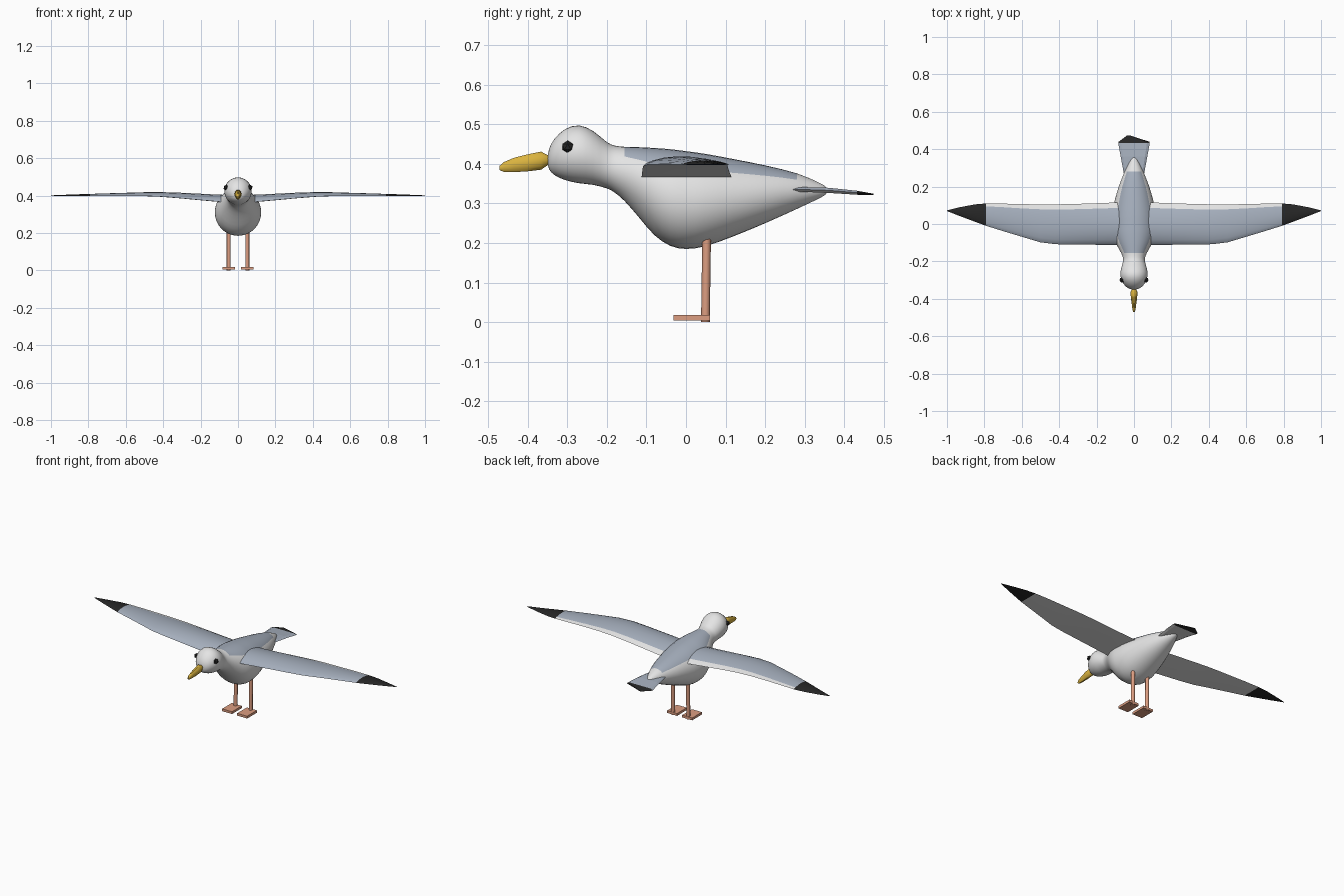
import bpy, bmesh, math
from mathutils import Vector

if "Cube" in bpy.data.objects:
    bpy.data.objects.remove(bpy.data.objects["Cube"])


def material(name, rgb):
    m = bpy.data.materials.new(name)
    m.diffuse_color = (*rgb, 1)
    m.use_nodes = True
    m.node_tree.nodes["Principled BSDF"].inputs["Base Color"].default_value = m.diffuse_color
    return m


WHITE = material("white plumage", (0.78, 0.78, 0.78))
GREY = material("blue grey plumage", (0.38, 0.43, 0.51))
BLACK = material("black", (0.02, 0.02, 0.02))
GOLD = material("beak yellow", (0.70, 0.45, 0.05))
PINK = material("leg pink", (0.72, 0.34, 0.22))


def finish(bm, name, mats, rule=None, smooth=None):
    """Turn a bmesh into an object, colouring faces by the rule."""
    bmesh.ops.remove_doubles(bm, verts=bm.verts, dist=1e-5)
    bmesh.ops.recalc_face_normals(bm, faces=bm.faces)
    bm.normal_update()
    if rule:
        for f in bm.faces:
            f.material_index = rule(f.calc_center_median(), f.normal)
    me = bpy.data.meshes.new(name)
    bm.to_mesh(me)
    bm.free()
    for m in mats:
        me.materials.append(m)
    ob = bpy.data.objects.new(name, me)
    bpy.context.collection.objects.link(ob)
    if smooth:
        bpy.ops.object.select_all(action='DESELECT')
        ob.select_set(True)
        bpy.context.view_layer.objects.active = ob
        bpy.ops.object.shade_smooth_by_angle(angle=math.radians(smooth))
    return ob


def loft(rings):
    """Skin a list of equal-length closed rings and cap both ends."""
    bm = bmesh.new()
    rows = [[bm.verts.new(p) for p in r] for r in rings]
    n = len(rows[0])
    for a, b in zip(rows, rows[1:]):
        for i in range(n):
            j = (i + 1) % n
            bm.faces.new((a[i], a[j], b[j], b[i]))
    bm.faces.new(rows[0])
    bm.faces.new(rows[-1])
    return bm


def oval(y, top, bottom, half_width, n):
    c, r = (top + bottom) / 2, (top - bottom) / 2
    return [(half_width * math.cos(2 * math.pi * i / n), y,
             c + r * math.sin(2 * math.pi * i / n)) for i in range(n)]


def refine(rows, steps):
    """Catmull-Rom interpolation through profile rows."""
    pts = [Vector(r) for r in rows]
    out = []
    for i in range(len(pts) - 1):
        p0, p1, p2 = pts[max(i - 1, 0)], pts[i], pts[i + 1]
        p3 = pts[min(i + 2, len(pts) - 1)]
        for k in range(steps):
            t = k / steps
            out.append(0.5 * (2 * p1 + (p2 - p0) * t
                              + (2 * p0 - 5 * p1 + 4 * p2 - p3) * t * t
                              + (3 * p1 - p0 - 3 * p2 + p3) * t ** 3))
    return out + [pts[-1]]


# Body and head: y, top z, bottom z
profile = [(-0.350, 0.416, 0.404), (-0.346, 0.437, 0.387), (-0.333, 0.462, 0.372),
           (-0.305, 0.488, 0.359), (-0.270, 0.497, 0.351), (-0.235, 0.483, 0.347),
           (-0.200, 0.455, 0.338), (-0.180, 0.446, 0.327), (-0.155, 0.443, 0.306),
           (-0.120, 0.442, 0.266), (-0.080, 0.440, 0.220), (-0.040, 0.437, 0.193),
           (0.000, 0.432, 0.185), (0.050, 0.425, 0.192), (0.120, 0.412, 0.217),
           (0.200, 0.396, 0.250), (0.280, 0.376, 0.286), (0.335, 0.353, 0.312),
           (0.352, 0.343, 0.322), (0.359, 0.334, 0.331)]
rings = []
for y, top, bottom in refine(profile, 2):
    w = (top - bottom) / 2 * (1.0 + 0.12 * min(max(y / 0.2, 0), 1))
    rings.append(oval(y, top, bottom, w, 36))
mid = [(y, (t + b) / 2) for y, t, b in profile]


def mantle(c, n):
    """Grey saddle over the back."""
    if not -0.155 < c.y < 0.28:
        return 0
    z = next(a[1] + (b[1] - a[1]) * (c.y - a[0]) / (b[0] - a[0])
             for a, b in zip(mid, mid[1:]) if a[0] <= c.y <= b[0])
    return int(math.atan2(c.z - z, abs(c.x)) > math.radians(38))


finish(loft(rings), "body", [WHITE, GREY], mantle, 60)

# Beak: y, top z, bottom z, half width
beak = [(-0.340, 0.420, 0.402, 0.008), (-0.352, 0.424, 0.394, 0.013),
        (-0.366, 0.432, 0.384, 0.019), (-0.400, 0.425, 0.380, 0.016),
        (-0.435, 0.416, 0.378, 0.011), (-0.460, 0.405, 0.379, 0.008),
        (-0.471, 0.395, 0.384, 0.004)]
finish(loft([oval(*b, 10) for b in beak]), "beak", [GOLD], None, 40)

# Tail: thin fan with bevelled pale sides and a dark end
tail = []
for y, xc, hw, zc, th in [(0.22, 0, 0.045, 0.335, 0.008), (0.30, 0, 0.060, 0.335, 0.012),
                          (0.36, 0, 0.071, 0.333, 0.013), (0.432, 0, 0.084, 0.327, 0.010),
                          (0.440, 0, 0.082, 0.326, 0.009), (0.474, -0.03, 0.006, 0.323, 0.003)]:
    tail.append([(xc + hw * u, y, zc + th / 2 * v) for u, v in
                 [(-1, 0), (-0.82, 1), (0.82, 1), (1, 0), (0.82, -1), (-0.82, -1)]])
finish(loft(tail), "tail", [WHITE, GREY, BLACK],
       lambda c, n: 2 if c.y > 0.432 else int(n.z > 0.8))

# Wings: x, leading y, trailing y, underside z, thickness
stations = [(0.02, -0.112, 0.117, 0.363, 0.040), (0.10, -0.112, 0.115, 0.367, 0.038),
            (0.20, -0.111, 0.111, 0.376, 0.034), (0.32, -0.110, 0.107, 0.387, 0.029),
            (0.42, -0.108, 0.105, 0.395, 0.024), (0.50, -0.098, 0.105, 0.398, 0.020),
            (0.60, -0.068, 0.106, 0.399, 0.016), (0.70, -0.038, 0.109, 0.399, 0.013),
            (0.79, -0.010, 0.110, 0.398, 0.011), (0.85, 0.012, 0.105, 0.398, 0.009),
            (0.93, 0.042, 0.090, 0.398, 0.006), (1.00, 0.069, 0.073, 0.399, 0.002)]
upper = [0, 0.04, 0.12, 0.25, 0.40, 0.56, 0.72, 0.87, 1]
for side, label in ((1, "right"), (-1, "left")):
    rings = []
    for x, lead, trail, z, th in stations:
        ring = [(side * x, lead + (trail - lead) * t,
                 z + th * math.sin(math.pi * t ** 0.85) ** 0.75 if 0 < t < 1 else z)
                for t in upper]
        ring += [(side * x, lead + (trail - lead) * t, z - 0.001) for t in (0.7, 0.3)]
        rings.append(ring)

    def wing_colour(c, n):
        """Black tip, grey top, white underside and trailing strip."""
        if abs(c.x) > 0.79:
            return 2
        for a, b in zip(stations, stations[1:]):
            if a[0] <= abs(c.x) <= b[0]:
                lead, trail = (a[1] + b[1]) / 2, (a[2] + b[2]) / 2
                strip = (c.y - lead) / (trail - lead) > 0.87
                return int(n.z > 0 and not strip)
        return 0

    finish(loft(rings), label + "_wing", [WHITE, GREY, BLACK], wing_colour, 40)

    # Eye
    bm = bmesh.new()
    bmesh.ops.create_icosphere(bm, subdivisions=1, radius=0.016)
    bmesh.ops.translate(bm, verts=bm.verts, vec=(side * 0.063, -0.299, 0.443))
    finish(bm, label + "_eye", [BLACK])

    # Leg, leaning back very slightly towards the top
    leg = [[(side * 0.05 + 0.011 * math.cos(i * math.pi / 4),
             y + 0.011 * math.sin(i * math.pi / 4), z) for i in range(8)]
           for y, z in ((0.049, 0.0), (0.052, 0.21))]
    finish(loft(leg), label + "_leg", [PINK], None, 50)

    # Foot
    foot = [[(side * 0.05 + sx * 0.033, y, z) for sx, z in
             ((-1, 0.004), (1, 0.004), (1, 0.018), (-1, 0.018))] for y in (-0.032, 0.06)]
    finish(loft(foot), label + "_foot", [PINK])
